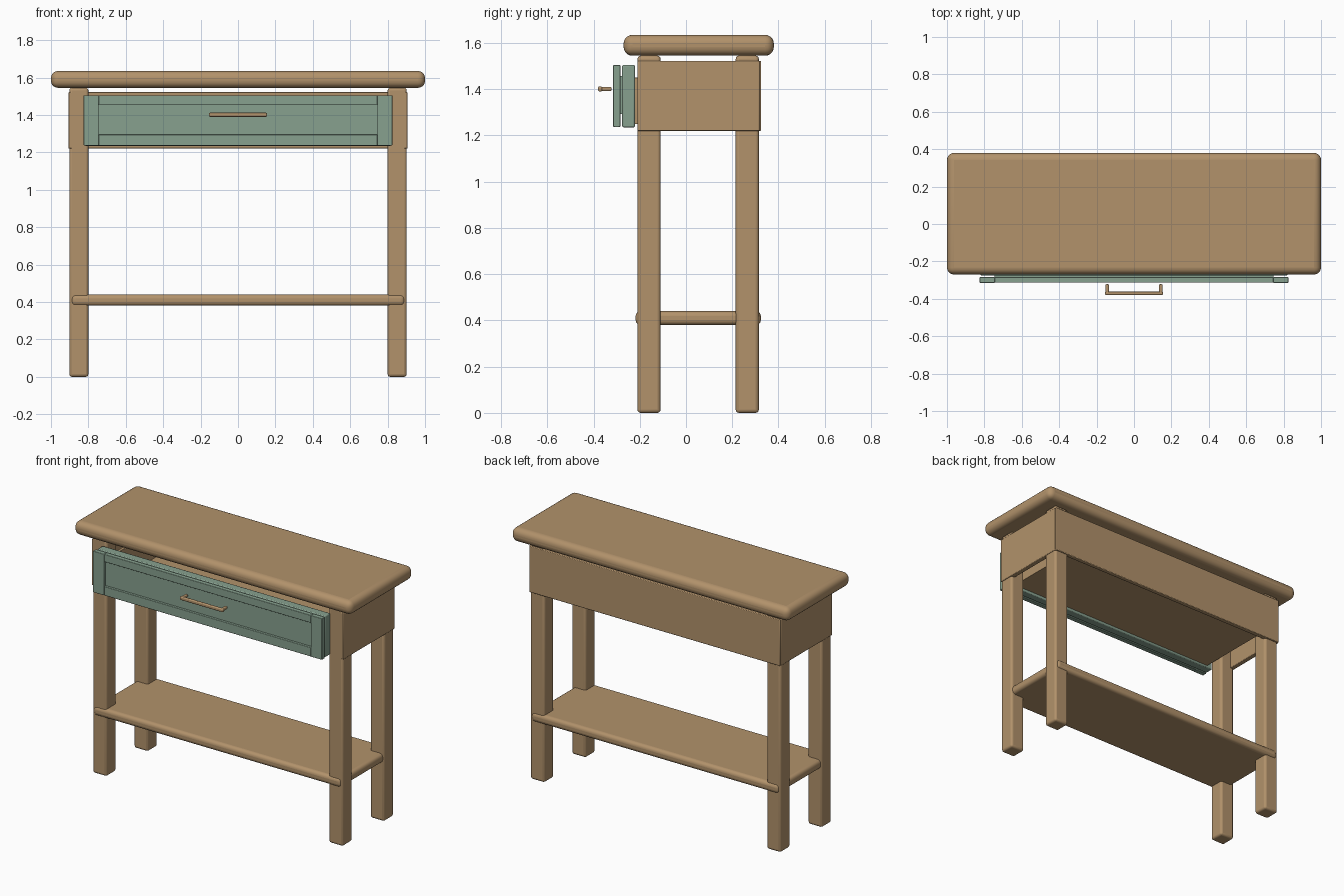
import bpy, bmesh

if "Cube" in bpy.data.objects:
    bpy.data.objects.remove(bpy.data.objects["Cube"])


def colour(name, rgb):
    m = bpy.data.materials.new(name)
    m.diffuse_color = (*rgb, 1)
    m.use_nodes = True
    m.node_tree.nodes["Principled BSDF"].inputs["Base Color"].default_value = m.diffuse_color
    return m


wood = colour("tan wood", (0.445, 0.288, 0.147))
green = colour("sage green paint", (0.245, 0.355, 0.275))


def box(name, x, y, z, mat=wood, bevel=0.006, segs=2):
    """Rounded box given by its (min, max) along each axis."""
    bm = bmesh.new()
    bmesh.ops.create_cube(bm, size=1)
    for v in bm.verts:
        v.co = [(lo + hi) / 2 + c * (hi - lo) for c, (lo, hi) in zip(v.co, (x, y, z))]
    me = bpy.data.meshes.new(name)
    bm.to_mesh(me)
    bm.free()
    ob = bpy.data.objects.new(name, me)
    bpy.context.collection.objects.link(ob)
    me.materials.append(mat)
    if bevel:
        mod = ob.modifiers.new("rounding", "BEVEL")
        mod.width = bevel
        mod.segments = segs
    bpy.ops.object.select_all(action="DESELECT")
    ob.select_set(True)
    bpy.context.view_layer.objects.active = ob
    bpy.ops.object.shade_smooth_by_angle(angle=0.6)
    return ob


def pair(name, x, y, z, **kw):
    """Same box on the left and right."""
    box("right_" + name, x, y, z, **kw)
    box("left_" + name, (-x[1], -x[0]), y, z, **kw)


# Table top and lower shelf
box("table_top", (-1, 1), (-0.27, 0.38), (1.545, 1.635), bevel=0.038, segs=5)
box("lower_shelf", (-0.892, 0.892), (-0.218, 0.324), (0.38, 0.44), bevel=0.022, segs=4)

# Legs
pair("front_leg", (0.8, 0.902), (-0.21, -0.11), (0, 1.545), bevel=0.014, segs=3)
pair("back_leg", (0.8, 0.902), (0.215, 0.315), (0, 1.545), bevel=0.014, segs=3)

# Aprons
pair("side_apron", (0.875, 0.907), (-0.21, 0.318), (1.22, 1.522), bevel=0.004)
box("back_apron", (-0.902, 0.902), (0.295, 0.325), (1.22, 1.522), bevel=0.004)

# Drawer box, open on top
box("drawer_bottom", (-0.78, 0.78), (-0.222, 0.275), (1.25, 1.27), bevel=0)
pair("drawer_side", (0.76, 0.78), (-0.222, 0.275), (1.25, 1.45), bevel=0.003)
box("drawer_back", (-0.76, 0.76), (0.255, 0.275), (1.25, 1.45), bevel=0.003)

# Drawer front: slab, frame and recessed panel
box("drawer_slab", (-0.82, 0.82), (-0.276, -0.221), (1.235, 1.505), mat=green)
pair("drawer_stile", (0.745, 0.825), (-0.315, -0.284), (1.236, 1.505), mat=green, bevel=0.003)
for n, lo, hi in (("lower", 1.236, 1.295), ("upper", 1.455, 1.505)):
    box(n + "_drawer_rail", (-0.745, 0.745), (-0.314, -0.284), (lo, hi), mat=green, bevel=0.003)
box("drawer_panel", (-0.747, 0.747), (-0.298, -0.27), (1.293, 1.457), mat=green, bevel=0)

# Handle
box("handle_bar", (-0.155, 0.155), (-0.38, -0.362), (1.39, 1.412), bevel=0.006, segs=3)
pair("handle_post", (0.134, 0.152), (-0.375, -0.322), (1.392, 1.41), bevel=0.005, segs=3)
